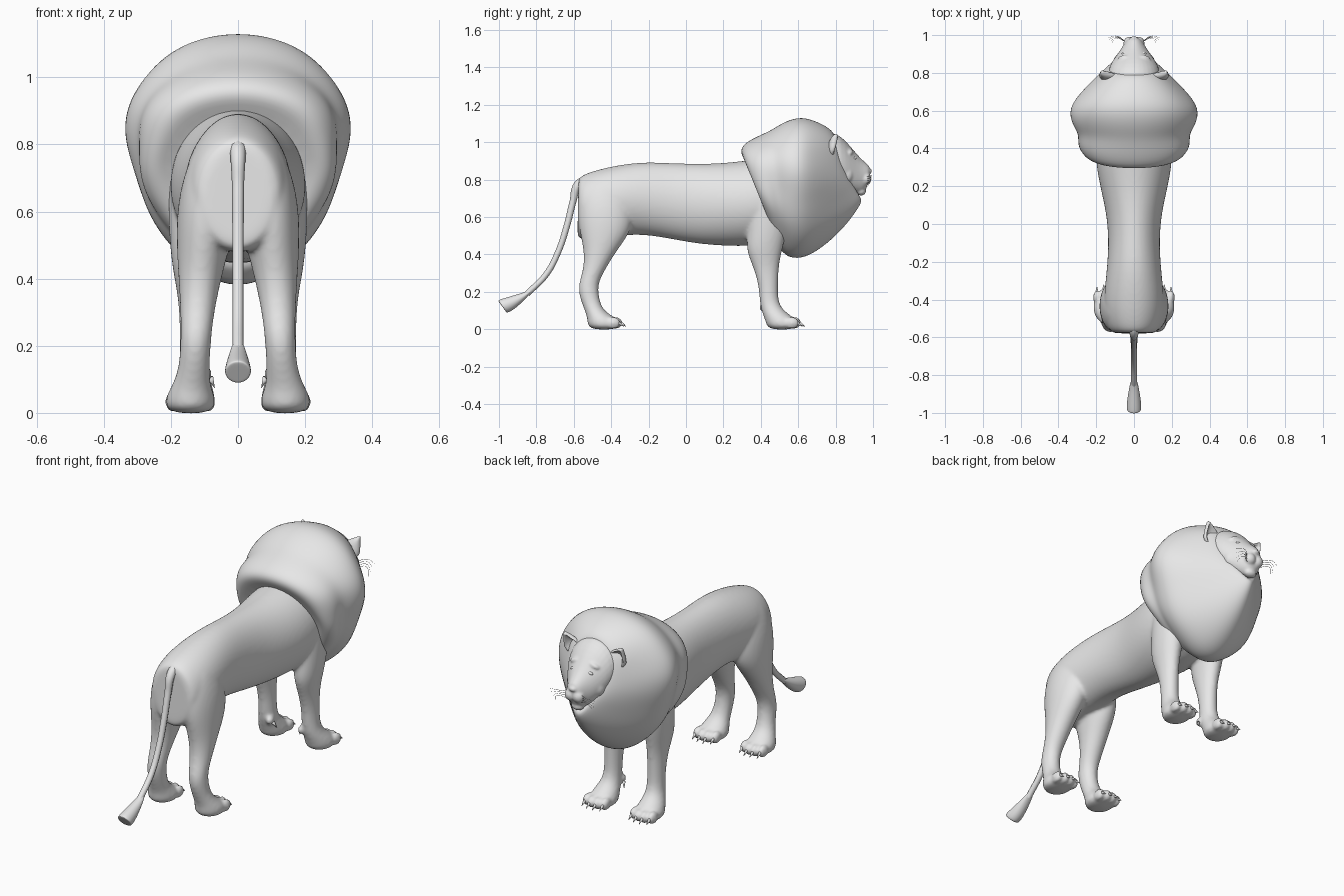
import bpy, bmesh
from math import sin, cos, pi, radians
from mathutils import Matrix, Vector

if "Cube" in bpy.data.objects:
    bpy.data.objects.remove(bpy.data.objects["Cube"], do_unlink=True)

fur = bpy.data.materials.new("plain_grey")
fur.use_nodes = True
fur.diffuse_color = (0.8, 0.8, 0.8, 1)
fur.node_tree.nodes["Principled BSDF"].inputs["Base Color"].default_value = fur.diffuse_color


def loft(bm, rings, side=1, egg=0.0, ripple=0.0, segments=16):
    """Skin closed rings, each: top y, z, bottom y, z, half width, centre x."""
    loops = []
    for index, ring in enumerate(rings):
        top, bottom, width = Vector((0, *ring[0:2])), Vector((0, *ring[2:4])), ring[4]
        middle = (top + bottom) / 2
        middle.x = side * (ring[5] if len(ring) > 5 else 0)
        loop = []
        for step in range(segments):
            angle = 2 * pi * step / segments
            fold = 1 + ripple * cos(angle) ** 2 * sin(7 * sin(angle) + index)
            across = width * cos(angle) * (1 + egg * sin(angle))
            offset = Vector((across, 0, 0)) + (top - bottom) / 2 * sin(angle)
            loop.append(bm.verts.new(middle + offset * fold))
        loops.append(loop)
    for first, second in zip(loops, loops[1:]):
        for i in range(segments):
            j = (i + 1) % segments
            bm.faces.new((first[i], first[j], second[j], second[i]))
    bm.faces.new(loops[0])
    bm.faces.new(loops[-1])


def ball(bm, centre, size, tilt=0):
    """Add an ellipsoid, tilted about the y axis."""
    matrix = Matrix.Translation(centre) @ Matrix.Rotation(tilt, 4, 'Y') @ Matrix.Diagonal((*size, 1))
    return bmesh.ops.create_icosphere(bm, subdivisions=3, radius=1, matrix=matrix)["verts"]


def spike(bm, base, direction, radius, length):
    """Add a cone that points along a direction."""
    direction = Vector(direction).normalized()
    matrix = Matrix.Translation(Vector(base) + direction * length / 2) @ direction.to_track_quat('Z', 'Y').to_matrix().to_4x4()
    bmesh.ops.create_cone(bm, cap_ends=True, segments=10, radius1=radius, radius2=radius / 8, depth=length, matrix=matrix)


def finish(name, bm, subdivide=0, voxel=0.0, smoothing=0):
    """Turn a bmesh into a smooth-shaded object with its modifiers."""
    bmesh.ops.recalc_face_normals(bm, faces=bm.faces)
    for face in bm.faces:
        face.smooth = True
    mesh = bpy.data.meshes.new(name)
    bm.to_mesh(mesh)
    bm.free()
    mesh.materials.append(fur)
    obj = bpy.data.objects.new(name, mesh)
    bpy.context.collection.objects.link(obj)
    if subdivide:
        subsurf = obj.modifiers.new("round", 'SUBSURF')
        subsurf.levels = subsurf.render_levels = subdivide
    if voxel:
        remesh = obj.modifiers.new("blend", 'REMESH')
        remesh.mode, remesh.voxel_size, remesh.use_smooth_shade = 'VOXEL', voxel, True
    if smoothing:
        smooth = obj.modifiers.new("soften", 'SMOOTH')
        smooth.factor, smooth.iterations = 0.5, smoothing


def strand(name, paths, thickness):
    """Make round bevelled curves; each point is (x, y, z, relative radius)."""
    curve = bpy.data.curves.new(name, 'CURVE')
    curve.dimensions, curve.bevel_depth, curve.bevel_resolution = '3D', thickness, 2
    curve.use_fill_caps = True
    curve.resolution_u = 6
    for path in paths:
        spline = curve.splines.new('BEZIER')
        spline.bezier_points.add(len(path) - 1)
        for point, (x, y, z, radius) in zip(spline.bezier_points, path):
            point.co, point.radius = (x, y, z), radius
            point.handle_left_type = point.handle_right_type = 'AUTO'
    curve.materials.append(fur)
    obj = bpy.data.objects.new(name, curve)
    bpy.context.collection.objects.link(obj)


# Torso and legs, blended into one skin
torso = [(-.575, .78, -.58, .52, .08), (-.575, .815, -.58, .48, .125), (-.53, .84, -.52, .47, .152),
         (-.42, .872, -.42, .49, .168), (-.25, .9, -.25, .507, .147), (-.1, .894, -.1, .483, .137),
         (.05, .889, .05, .453, .147), (.2, .892, .2, .441, .184), (.35, .912, .35, .438, .212),
         (.5, .92, .5, .46, .2), (.6, .85, .6, .52, .13)]
hind_leg = [(-.36, .82, -.52, .8, .04, .08), (-.3, .72, -.565, .72, .072, .088), (-.28, .62, -.58, .63, .088, .094),
            (-.29, .52, -.575, .53, .086, .1), (-.37, .42, -.545, .42, .068, .112),
            (-.43, .32, -.55, .31, .053, .12), (-.475, .24, -.585, .22, .046, .125),
            (-.46, .14, -.555, .13, .046, .13), (-.43, .09, -.53, .07, .058, .14),
            (-.35, .05, -.53, .04, .078, .142), (-.35, -.004, -.52, -.004, .074, .142)]
front_leg = [(.5, .82, .36, .82, .05, .13), (.54, .72, .34, .72, .075, .132), (.55, .62, .33, .62, .078, .132),
             (.54, .52, .325, .5, .072, .134), (.515, .42, .32, .42, .06, .135), (.497, .34, .355, .34, .048, .13),
             (.493, .24, .388, .24, .044, .13), (.493, .15, .393, .14, .044, .13),
             (.52, .1, .405, .09, .054, .135), (.6, .05, .425, .04, .076, .14),
             (.6, -.004, .435, -.004, .072, .14)]
bm = bmesh.new()
claws = bmesh.new()
loft(bm, torso)
for side in (-1, 1):
    for leg, toe_y in ((hind_leg, -.37), (front_leg, .585)):
        loft(bm, leg, side)
        for toe in (-1.5, -.5, .5, 1.5):
            x = side * .142 + toe * .036
            y = toe_y - abs(toe) * .012
            ball(bm, (x, y, .034), (.021, .038, .033))
            spike(claws, (x, y + .026, .036), (0, 1, -.7), .009, .036)
    # Dewclaw and wrist pad
    ball(bm, (side * .095, .415, .115), (.018, .025, .025))
    spike(claws, (side * .082, .42, .105), (-side * .4, .5, -1), .009, .035)
finish("body_and_legs", bm, subdivide=2, voxel=.009, smoothing=8)
finish("claws", claws)

# Mane: a collar fold behind a large egg-shaped ruff with a narrow prow
mane = [(.34, .88, .5, .5, .18), (.29, .935, .49, .47, .225), (.295, .985, .495, .435, .27),
        (.37, 1.03, .51, .418, .3), (.45, 1.062, .53, .40, .288), (.51, 1.105, .555, .38, .318),
        (.60, 1.14, .63, .375, .335), (.68, 1.122, .73, .435, .27), (.755, 1.085, .83, .525, .185),
        (.80, 1.045, .905, .62, .12), (.79, .98, .95, .695, .075), (.76, .92, .92, .71, .05)]
bm = bmesh.new()
loft(bm, mane, egg=.25, ripple=.03, segments=28)
finish("mane", bm, subdivide=2)

# Head with brow, cheeks, muzzle, chin and nose
skull = [(.64, 1.0, .64, .84, .09), (.74, 1.055, .76, .81, .14), (.80, 1.055, .82, .77, .142),
         (.85, 1.015, .86, .74, .122), (.89, .967, .89, .725, .097), (.93, .92, .93, .72, .068),
         (.965, .888, .955, .735, .05), (.992, .865, .975, .775, .034)]
bm = bmesh.new()
loft(bm, skull)
ball(bm, (0, .935, .738), (.036, .028, .024))
ball(bm, (0, .978, .845), (.022, .018, .014))
for side in (-1, 1):
    ball(bm, (side * .024, .962, .803), (.032, .03, .034))
    ball(bm, (side * .055, .874, .95), (.034, .02, .014), side * radians(20))
    ball(bm, (side * .075, .862, .83), (.035, .035, .05))
finish("head", bm, subdivide=1, voxel=.006, smoothing=6)

# Eyes
bm = bmesh.new()
for side in (-1, 1):
    ball(bm, (side * .052, .901, .916), (.016, .01, .008), side * radians(20))
finish("eyes", bm)

# Ears: pointed shells, hollow in front
bm = bmesh.new()
for side in (-1, 1):
    verts = ball(bm, (0, 0, 0), (1, 1, 1))
    lean = Matrix.Rotation(side * radians(28), 4, 'Y') @ Matrix.Rotation(radians(-15), 4, 'X')
    for vert in verts:
        x, y, z = vert.co
        hollow = max(0, 1 - (x * x + z * z) * 1.3) if y > 0 else 0
        taper = 1 - .7 * max(0, z)
        shaped = Vector((x * taper * .05, (y - 1.6 * hollow) * .026, z * .075))
        vert.co = lean @ shaped + Vector((side * .14, .785, .98))
finish("ears", bm)

# Tail and its flat-ended tuft
tail = [(0, -.52, .80, 1.5), (0, -.575, .775, 1.3), (0, -.605, .68, 1), (0, -.635, .56, .95),
        (0, -.685, .41, .9), (0, -.75, .29, .9), (0, -.85, .19, .9)]
strand("tail", [tail], .018)
tuft = [(-.81, .225, -.825, .2, .014), (-.86, .2, -.865, .155, .025), (-.92, .182, -.915, .108, .035),
        (-.98, .165, -.95, .088, .04), (-1.005, .156, -.96, .09, .039), (-1.003, .15, -.963, .095, .034)]
bm = bmesh.new()
loft(bm, tuft)
finish("tail_tuft", bm, subdivide=2)

# Whiskers
whiskers = []
for side in (-1, 1):
    for row in range(4):
        z = .815 - row * .012
        whiskers.append([(side * .045, .965, z, 1), (side * .09, .995 - row * .004, z + .008, .8),
                         (side * (.14 - row * .008), .985 - row * .008, z - row * .01, .3)])
strand("whiskers", whiskers, .0012)
